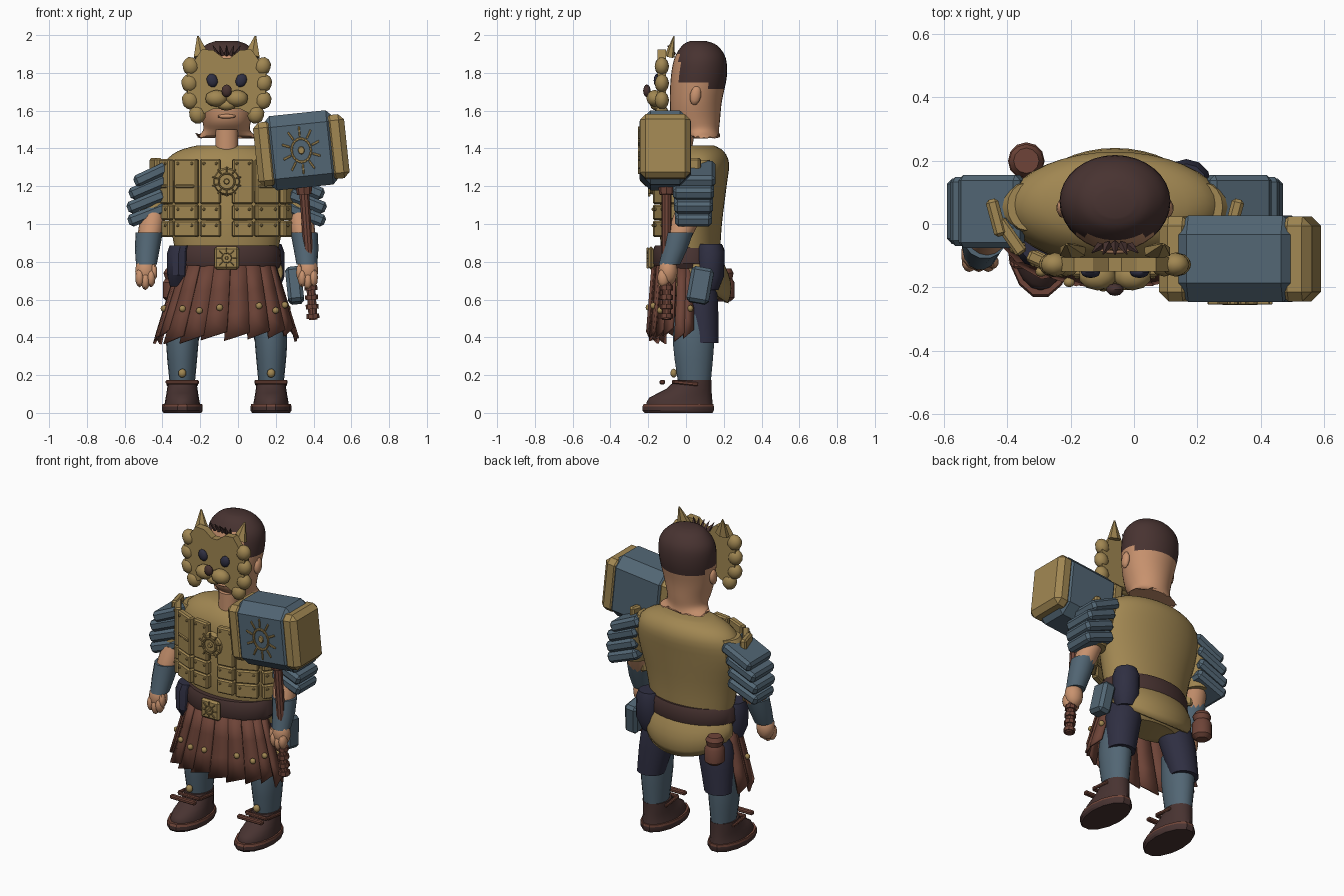
import bpy, bmesh, math, random
from mathutils import Matrix, Vector

random.seed(4)
if "Cube" in bpy.data.objects:
    bpy.data.objects.remove(bpy.data.objects["Cube"])
CX = -0.06  # body centre line
parts = []


def material(name, *rgb):
    m = bpy.data.materials.new(name)
    col = [((c / 255 + 0.055) / 1.055) ** 2.4 for c in rgb] + [1]
    m.use_nodes = True
    m.diffuse_color = col
    m.node_tree.nodes["Principled BSDF"].inputs["Base Color"].default_value = col
    return m


gold = material("old_gold", 161, 135, 82)
steel = material("blue_steel", 82, 102, 116)
leather = material("red_leather", 110, 68, 56)
brown = material("dark_brown", 72, 51, 49)
skin = material("skin", 200, 146, 110)
navy = material("navy_cloth", 47, 47, 66)


def finish(name, bm, *mats, M=None):
    bmesh.ops.recalc_face_normals(bm, faces=bm.faces)
    if M:
        bm.transform(M)
    me = bpy.data.meshes.new(name)
    bm.to_mesh(me)
    bm.free()
    ob = bpy.data.objects.new(name, me)
    bpy.context.collection.objects.link(ob)
    for m in mats:
        me.materials.append(m)
    parts.append(ob)
    return ob


def place(loc, rx=0, ry=0, rz=0):
    r = math.radians
    return (Matrix.Translation(loc) @ Matrix.Rotation(r(rz), 4, 'Z')
            @ Matrix.Rotation(r(ry), 4, 'Y') @ Matrix.Rotation(r(rx), 4, 'X'))


def box(name, size, mat, M, bevel=0.01):
    bm = bmesh.new()
    bmesh.ops.create_cube(bm, size=1, matrix=Matrix.Diagonal((*size, 1)))
    bmesh.ops.bevel(bm, geom=bm.edges[:], offset=bevel, segments=1, affect='EDGES')
    return finish(name, bm, mat, M=M)


def ball(name, size, mat, M, detail=2):
    bm = bmesh.new()
    bmesh.ops.create_icosphere(bm, subdivisions=detail, radius=1, matrix=Matrix.Diagonal((*size, 1)))
    return finish(name, bm, mat, M=M)


def rod(name, r1, r2, depth, mat, M, n=10):
    bm = bmesh.new()
    bmesh.ops.create_cone(bm, cap_ends=True, segments=n, radius1=r1, radius2=r2, depth=depth)
    return finish(name, bm, mat, M=M)


def loft(name, rings, *mats, n=28, sub=3, rule=None, tweak=None):
    """Horizontal ellipse rings (z, centre x, half width, front y, back y), smoothly joined."""
    rows = []
    for i in range(len(rings) - 1):
        p = [Vector(rings[max(0, min(len(rings) - 1, i + k))]) for k in (-1, 0, 1, 2)]
        for t in (k / sub for k in range(sub)):
            rows.append(p[1] + t * (p[2] - p[0]) / 2 + t * t * (p[0] - 2.5 * p[1] + 2 * p[2] - p[3] / 2)
                        + t ** 3 * (1.5 * (p[1] - p[2]) + (p[3] - p[0]) / 2))
    rows.append(Vector(rings[-1]))
    bm = bmesh.new()
    loops = []
    for z, cx, w, y0, y1 in rows:
        angles = [2 * math.pi * k / n for k in range(n)]
        loops.append([bm.verts.new((cx + w * math.cos(a), (y0 + y1) / 2 + (y1 - y0) / 2 * math.sin(a), z))
                      for a in angles])
    for a, b in zip(loops, loops[1:]):
        for k in range(n):
            bm.faces.new((a[k], a[(k + 1) % n], b[(k + 1) % n], b[k]))
    bm.faces.new(loops[0])
    bm.faces.new(loops[-1])
    for f in bm.faces:
        f.material_index = rule(f.calc_center_median()) if rule else 0
    for v in bm.verts:
        if tweak:
            tweak(v)
    return finish(name, bm, *mats)


def sheet(name, nu, nv, point, mat, thick):
    bm = bmesh.new()
    g = [[bm.verts.new(point(u / nu, v / nv)) for v in range(nv + 1)] for u in range(nu + 1)]
    for u in range(nu):
        for v in range(nv):
            bm.faces.new((g[u][v], g[u + 1][v], g[u + 1][v + 1], g[u][v + 1]))
    ob = finish(name, bm, mat)
    ob.modifiers.new("thickness", 'SOLIDIFY').thickness = thick


def sun(name, M, r, rays=10, reach=2.0):
    """Round boss with a rim and rays, facing the local front."""
    rod(name + "_boss", r * 0.4, r * 0.3, 0.014, gold, M @ place((0, 0, 0), rx=90), 8)
    for k in range(rays * 2):
        R = M @ place((0, 0, 0), ry=180 * k / rays)
        box(name + "_rim", (r * 0.36, 0.014, r * 0.22), gold, R @ place((0, 0, r)), 0.002)
        if k % 2 == 0:
            box(name + "_ray", (r * 0.2, 0.012, r * (reach - 1.2)), gold,
                R @ place((0, 0, r * (1.2 + reach) / 2)), 0.002)


# Head with cropped hair and a ragged neck edge
def hairline(c):
    return int(c.z > 1.89 or (c.z > 1.75 - 0.03 * (c.y > 0.12) and c.y > -0.035 + 0.2 * max(0, 1.79 - c.z)))


def ragged(v):
    if v.co.z < 1.465:
        v.co.z += random.uniform(-0.01, 0.025)


loft("head", [(1.46, CX, 0.165, 0.01, 0.18), (1.495, CX, 0.125, -0.03, 0.175), (1.55, CX, 0.13, -0.075, 0.18),
              (1.65, CX, 0.155, -0.085, 0.19), (1.78, CX, 0.174, -0.08, 0.216), (1.88, CX, 0.167, -0.06, 0.21),
              (1.945, CX, 0.115, -0.02, 0.165), (1.968, CX, 0.06, 0.02, 0.11)],
     skin, brown, sub=4, n=32, rule=hairline, tweak=ragged)
loft("neck", [(1.38, CX, 0.06, -0.06, 0.03), (1.5, CX, 0.06, -0.06, 0.05)], skin, n=14, sub=1)
ball("lips", (0.05, 0.015, 0.012), skin, place((CX, -0.08, 1.57)))

# Beast mask
half = [(0.02, 1.88), (0.07, 1.92), (0.13, 1.925), (0.21, 1.81), (0.205, 1.655), (0.13, 1.58), (0.07, 1.61)]
bm = bmesh.new()
face = bm.faces.new([bm.verts.new((CX + x, -0.15, z)) for x, z in half]
                    + [bm.verts.new((CX - x, -0.15, z)) for x, z in reversed(half)])
side = bmesh.ops.extrude_face_region(bm, geom=[face])
for v in side["geom"]:
    if isinstance(v, bmesh.types.BMVert):
        v.co.y = -0.105
finish("mask_plate", bm, gold)
for s in (-1, 1):
    for x, z in ((0.19, 1.835), (0.196, 1.745), (0.193, 1.655), (0.155, 1.58)):
        ball("mask_mane", (0.045, 0.038, 0.05), gold, place((CX + s * x, -0.128, z), ry=s * 15))
    rod("mask_ear", 0.055, 0.006, 0.11, gold,
        place((CX + s * 0.143, -0.075, 1.942), rx=-12, ry=s * 10) @ Matrix.Diagonal((0.85, 0.5, 1, 1)), 6)
    ball("mask_eye", (0.03, 0.018, 0.037), navy, place((CX + s * 0.077, -0.153, 1.76), ry=s * 20))
    ball("mask_muzzle", (0.06, 0.045, 0.045), gold, place((CX + s * 0.055, -0.165, 1.665)))
    ball("ear", (0.02, 0.03, 0.052), skin, place((CX + s * 0.165, 0.05, 1.68), rx=-10))
ball("mask_chin", (0.05, 0.035, 0.03), gold, place((CX, -0.155, 1.63)))
ball("mask_nose", (0.028, 0.02, 0.034), brown, place((CX, -0.207, 1.705)))
for k in range(5):
    rod("forelock", 0.014, 0.002, 0.06, brown, place((CX - 0.06 + k * 0.03, -0.08, 1.92), rx=35, rz=k * 25 - 50), 4)

# Tunic with rounded seat and tail flap, belt and hip cloth
loft("tunic", [(0.84, CX, 0.27, -0.13, 0.18), (1.0, CX, 0.30, -0.14, 0.19), (1.2, CX, 0.345, -0.13, 0.215),
               (1.32, CX, 0.33, -0.11, 0.228), (1.385, CX, 0.26, -0.07, 0.2), (1.415, CX, 0.16, -0.03, 0.15)], gold, n=36)


def tail(u, v):
    a = math.pi * (0.03 + 0.94 * u)
    drop = v * (0.1 + 0.14 * math.sin(a))
    bulge = math.sin(v * math.pi * 0.75)
    return (CX + (0.27 + 0.03 * bulge) * math.cos(a), 0.02 + (0.165 + 0.055 * bulge) * math.sin(a), 0.82 - drop)


sheet("tunic_tail", 20, 6, tail, gold, 0.02)
loft("tunic_seat", [(0.6, CX, 0.18, -0.03, 0.17), (0.64, CX, 0.24, -0.07, 0.2), (0.74, CX, 0.265, -0.1, 0.19),
                    (0.86, CX, 0.255, -0.12, 0.16)], gold)
loft("belt", [(0.765, CX, 0.275, -0.165, 0.195), (0.79, CX, 0.29, -0.175, 0.205), (0.86, CX, 0.285, -0.175, 0.205),
              (0.885, CX, 0.27, -0.165, 0.195)], brown, n=32, sub=1)
loft("hip_cloth_front", [(0.67, -0.315, 0.045, -0.09, 0.0), (0.73, -0.315, 0.06, -0.135, 0.02),
                         (0.84, -0.315, 0.062, -0.135, 0.02), (0.885, -0.305, 0.058, -0.12, 0.01)], navy, n=12, sub=1)
loft("hip_cloth_back", [(0.65, 0.16, 0.06, 0.06, 0.17), (0.72, 0.165, 0.08, 0.05, 0.2),
                        (0.85, 0.165, 0.08, 0.05, 0.205), (0.895, 0.165, 0.065, 0.06, 0.19)], navy, n=12, sub=1)
box("belt_buckle", (0.13, 0.03, 0.12), gold, place((CX, -0.185, 0.82)), 0.012)
sun("buckle_sun", place((CX, -0.203, 0.82)), 0.025, 8, 2.2)

# Lamellar breast armour
for s in (-1, 1):
    for x, y, w, turn in ((0.085, -0.15, 0.11, 7), (0.213, -0.125, 0.135, 24), (0.33, -0.04, 0.13, 55)):
        M = place((CX + s * x, y, 0), rz=s * turn)
        for lo, hi in ((0.93, 1.018), (1.02, 1.103), (1.105, 1.345)):
            box("armour_plate", (w, 0.04, hi - lo), gold, M @ place((0, 0, (lo + hi) / 2)), 0.008)
            for k in (-1, 1):
                ball("armour_rivet", (0.009, 0.008, 0.009), gold, M @ place((k * w * 0.3, -0.021, hi - 0.025)), 1)
        if x > 0.1:
            box("armour_band", (w * 0.8, 0.05, 0.02), gold, M @ place((0, 0, 1.2)), 0.005)
    box("shoulder_strap", (0.12, 0.04, 0.15), gold, place((CX + s * 0.375, 0.02, 1.275), rz=s * 75))
rod("medallion", 0.075, 0.065, 0.03, gold, place((CX, -0.175, 1.225), rx=90), 16)
sun("medallion_sun", place((CX, -0.195, 1.225)), 0.042, 10, 1.9)

# Skirt strips with studs
N = 12


def skirt(a, v):
    return Vector((CX + (0.265 + 0.115 * v) * math.cos(a), -0.01 + (0.155 + 0.03 * v) * math.sin(a), 0.78 - 0.37 * v))


for k in range(N):
    a0 = math.radians(159 + 226 * k / N)
    a1 = a0 + math.radians(226 / N + 2)
    low = random.uniform(0.94, 1.07)
    lift = 0.006 * (k % 2)

    def strip(u, v):
        p = skirt(a0 + (a1 - a0) * u - 0.07 * v, v * (low + 0.12 * (0.5 - u)))
        return p + Vector((0, -lift - 0.012 * u, 0))
    sheet("skirt_strip", 1, 3, strip, leather, 0.014)
    if k % 2 or k in (4, 8):
        height = random.uniform(0.56, 0.66)
        ball("skirt_stud", (0.018, 0.016, 0.018), gold, place(skirt((a0 + a1) / 2, height) + Vector((0, -0.016, 0))))

# Arms, shoulder slabs, legs and boots
for s in (-1, 1):
    def at(x):
        return CX + s * x
    loft("sleeve", [(1.34, at(0.28), 0.06, -0.02, 0.13), (1.2, at(0.35), 0.075, -0.04, 0.13),
                    (1.02, at(0.385), 0.07, -0.06, 0.1)], gold, n=16)
    loft("forearm", [(1.06, at(0.385), 0.066, -0.06, 0.09), (0.95, at(0.405), 0.065, -0.1, 0.04),
                     (0.8, at(0.425), 0.045, -0.13, -0.04)], skin, n=16)
    loft("bracer", [(0.955, at(0.41), 0.072, -0.11, 0.04), (0.87, at(0.42), 0.066, -0.125, 0.01),
                    (0.785, at(0.425), 0.055, -0.145, -0.03)], steel, n=14, sub=1)
    ball("palm", (0.057, 0.052, 0.08), skin, place((at(0.43), -0.095, 0.75)))
    for k in (-1, 0, 1):
        ball("finger", (0.024, 0.032, 0.05), skin, place((at(0.43 + k * 0.03), -0.12, 0.715 - 0.015 * (k == 0))))
    ball("thumb", (0.018, 0.022, 0.045), skin, place((at(0.385), -0.12, 0.745)))
    for k, (x, z, tilt) in enumerate(((0.39, 1.265, 25), (0.415, 1.195, 23), (0.425, 1.12, 22), (0.42, 1.05, 21))):
        box("shoulder_slab", (0.215, 0.23 - 0.012 * k, 0.066), steel, place((at(x), 0.04, z), ry=s * tilt), 0.017)

    c = at(0.235)
    loft("thigh", [(0.72, at(0.16), 0.1, -0.04, 0.15), (0.6, at(0.2), 0.108, -0.03, 0.17),
                   (0.37, c, 0.084, 0.02, 0.174)], navy, n=18)
    loft("shin", [(0.52, at(0.225), 0.085, -0.06, 0.15), (0.36, c, 0.085, -0.07, 0.15),
                  (0.14, c, 0.065, -0.04, 0.13)], steel, n=18)
    ball("shin_stud", (0.022, 0.018, 0.024), gold, place((c, -0.065, 0.21)))
    loft("boot", [(0.04, c, 0.095, -0.21, 0.142), (0.08, c, 0.088, -0.195, 0.138), (0.13, c, 0.08, -0.1, 0.135),
                  (0.175, c, 0.076, -0.06, 0.135)], brown, n=20, sub=2)
    loft("sole", [(0, c, 0.1, -0.225, 0.145), (0.012, c, 0.108, -0.235, 0.152), (0.034, c, 0.108, -0.235, 0.152)],
         brown, n=14, sub=1)
    loft("sole_welt", [(0.034, c, 0.108, -0.235, 0.152), (0.048, c, 0.105, -0.228, 0.15)], leather, n=14, sub=1)
    box("ankle_strap", (0.175, 0.03, 0.024), leather, place((c, -0.125, 0.163)), 0.006)
    for k in (-1, 1):
        box("ankle_tie", (0.018, 0.13, 0.02), leather, place((c + k * 0.075, 0.0, 0.158), rx=-6), 0.005)
    box("ankle_front", (0.15, 0.02, 0.02), leather, place((c, -0.065, 0.163)), 0.005)

# Belt pouch and flask
box("belt_pouch", (0.085, 0.12, 0.19), steel, place((CX + 0.36, 0.075, 0.675), rx=-10, ry=-6), 0.018)
loft("flask", [(0.59, -0.34, 0.035, 0.165, 0.235), (0.61, -0.34, 0.058, 0.14, 0.258),
               (0.69, -0.34, 0.058, 0.14, 0.258), (0.71, -0.34, 0.045, 0.155, 0.245), (0.74, -0.34, 0.055, 0.145, 0.252),
               (0.765, -0.34, 0.04, 0.16, 0.24)], leather, n=12, sub=1)

# War hammer
H = place((0.335, -0.11, 1.39), ry=-6)
box("hammer_core", (0.42, 0.274, 0.395), steel, H, 0.06)
for s in (-1, 1):
    box("hammer_cap", (0.105, 0.268, 0.34), gold, H @ place((s * 0.19, 0, 0)), 0.03)
sun("hammer_sun", H @ place((0, -0.138, 0)) @ Matrix.Diagonal((0.9, 1, 1.1, 1)), 0.056, 10, 2.05)
G = place((0.335, -0.103, 1.39), ry=-4)
rod("hammer_handle", 0.024, 0.028, 0.76, leather, G @ place((0, 0, -0.52)))
for k in range(4):
    rod("hammer_grip_ring", 0.034, 0.034, 0.025, leather, G @ place((0, 0, -0.73 - 0.05 * k)), 8)
rod("hammer_collar", 0.038, 0.045, 0.05, leather, G @ place((0, 0, -0.21)), 8)

bpy.ops.object.select_all(action='DESELECT')
for ob in parts:
    ob.select_set(True)
bpy.context.view_layer.objects.active = parts[0]
bpy.ops.object.shade_smooth_by_angle(angle=math.radians(32))
